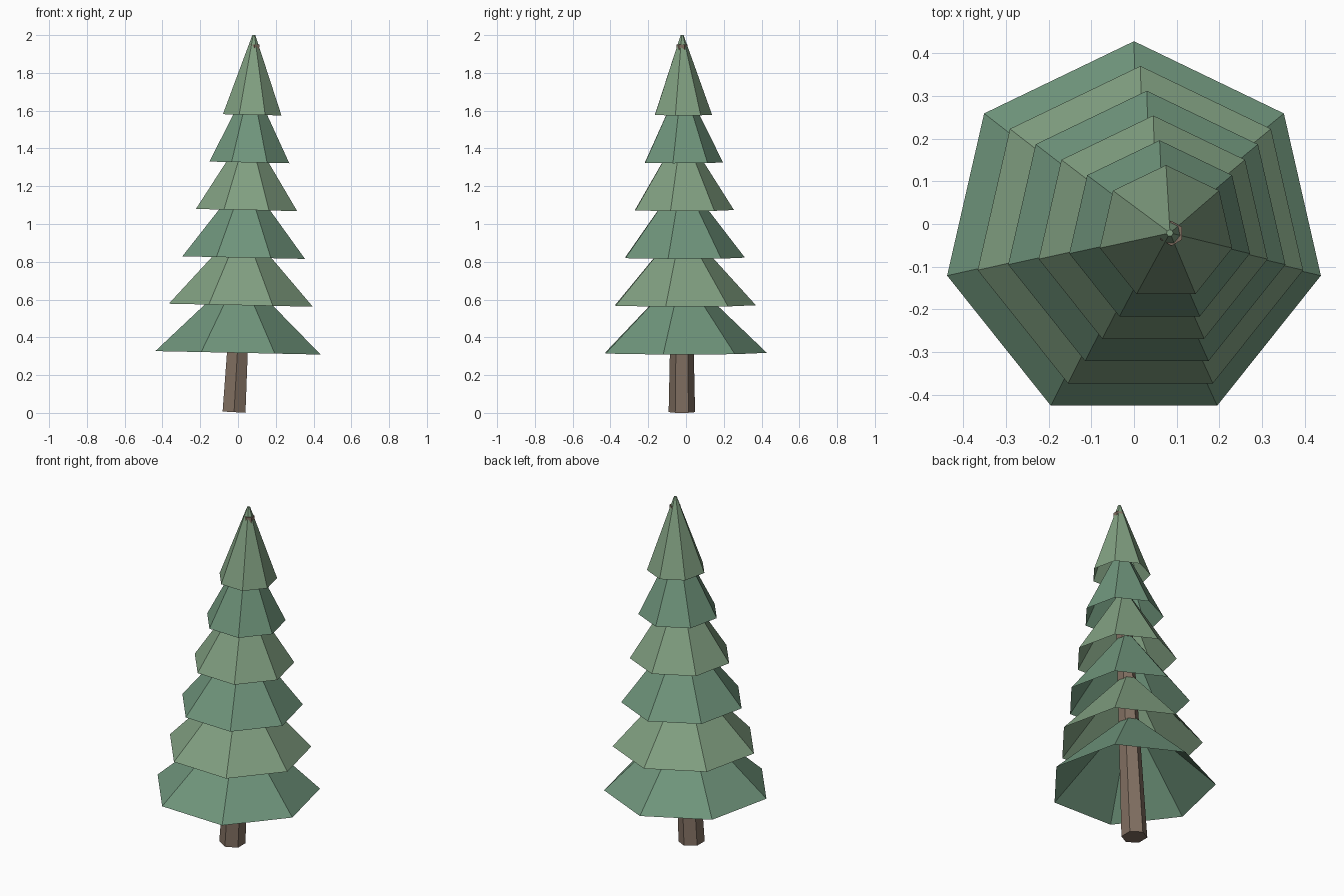
import bpy, bmesh, math

if "Cube" in bpy.data.objects:
    bpy.data.objects.remove(bpy.data.objects["Cube"])


def material(name, rgb):
    m = bpy.data.materials.new(name)
    m.diffuse_color = (*rgb, 1)
    m.use_nodes = True
    m.node_tree.nodes["Principled BSDF"].inputs["Base Color"].default_value = m.diffuse_color
    return m


def tapered(name, sides, r1, r2, height, loc, lean, mat, closed_bottom):
    """Faceted frustum standing on loc, first corner towards +y, leaning to +x."""
    bm = bmesh.new()
    rings = []
    for r, z in ((r1, 0), (r2, height)):
        rings.append([bm.verts.new((r * math.sin(math.tau * i / sides),
                                    r * math.cos(math.tau * i / sides), z))
                      for i in range(sides)])
    low, high = rings
    for i in range(sides):
        j = (i + 1) % sides
        bm.faces.new((low[j], low[i], high[i], high[j]))
    bm.faces.new(high[::-1])
    if closed_bottom:
        bm.faces.new(low)
    mesh = bpy.data.meshes.new(name)
    bm.to_mesh(mesh)
    bm.free()
    mesh.materials.append(mat)
    ob = bpy.data.objects.new(name, mesh)
    ob.location = loc
    ob.rotation_euler = (0, math.radians(lean), 0)
    bpy.context.collection.objects.link(ob)
    return ob


bark = material("bark", (0.22, 0.16, 0.12))
greens = [material("dark_needles", (0.16, 0.30, 0.20)),
          material("light_needles", (0.22, 0.35, 0.22))]

# Six-sided trunk running up to the tip
tapered("trunk", 6, 0.07, 0.029, 1.95, (-0.021, -0.022, 0.004), 3.2, bark, True)

# Six open-bottomed foliage tiers, shrinking and drifting sideways with the lean
for i in range(6):
    tapered(f"foliage_tier_{i + 1}", 7, 0.449 - 0.058 * i, 0.008, 0.422,
            (0.015 * i, -0.021, 0.318 + 0.252 * i), 1.2, greens[i % 2], False)
